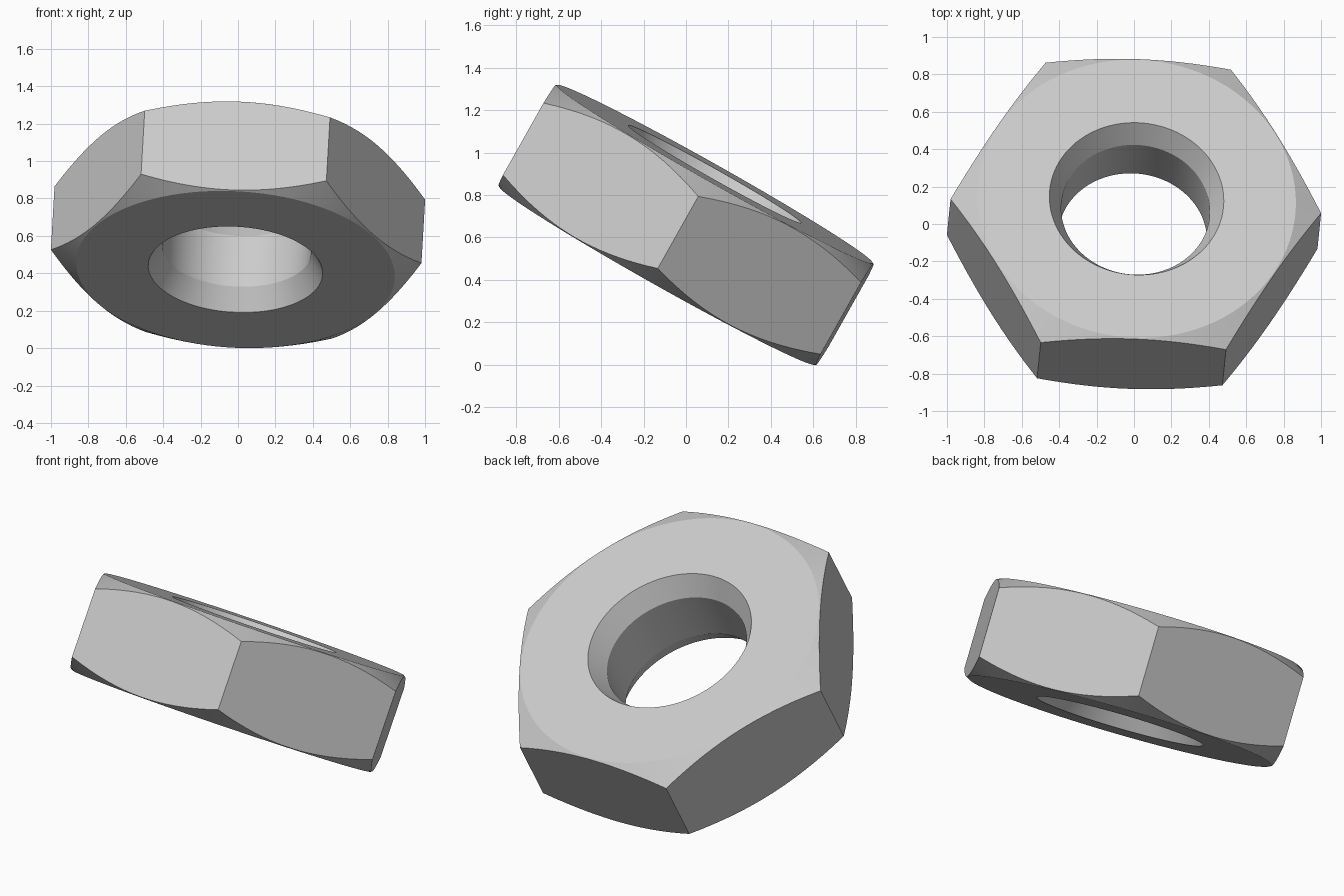
import bpy
import bmesh
from math import cos, pi, radians, tan
from mathutils import Matrix, Vector

cube = bpy.data.objects.get("Cube")
if cube:
    bpy.data.objects.remove(cube, do_unlink=True)

SEGMENTS = 96
CORNER = 0.992            # centre to hexagon corner
APOTHEM = CORNER * cos(pi / 6)
HALF = 0.275              # half thickness
CHAMFER_START = 0.853     # radius where the outer chamfer begins
HOLE, MOUTH = 0.398, 0.467
HOLE_HALF = 0.155         # half length of the straight bore

steel = bpy.data.materials.new("light grey steel")
steel.use_nodes = True
steel.diffuse_color = (0.6, 0.6, 0.6, 1)
steel.node_tree.nodes["Principled BSDF"].inputs["Base Color"].default_value = (0.6, 0.6, 0.6, 1)


def section(angle):
    """Radius and height of the nut's closed cross-section at an angle."""
    rim = APOTHEM / cos(angle % (pi / 3) - pi / 6)
    edge = HALF - tan(radians(30)) * (rim - CHAMFER_START)
    upper = [(HOLE, HOLE_HALF), (MOUTH, HALF), (CHAMFER_START, HALF), (rim, edge)]
    return upper + [(r, -z) for r, z in reversed(upper)]


# Sweep the section around the axis, so the rim follows the hexagon
bm = bmesh.new()
rings = []
for i in range(SEGMENTS):
    angle = 2 * pi * i / SEGMENTS
    turn = Matrix.Rotation(angle, 3, "Z")
    rings.append([bm.verts.new(turn @ Vector((r, 0, z))) for r, z in section(angle)])
for i, ring in enumerate(rings):
    after = rings[(i + 1) % SEGMENTS]
    for j in range(len(ring)):
        k = (j + 1) % len(ring)
        bm.faces.new((ring[j], ring[k], after[k], after[j]))
bmesh.ops.recalc_face_normals(bm, faces=bm.faces)

# Lean the nut backwards with a slight twist
axis = Vector((0.05, 0.49, 0.87)).normalized()
side = axis.cross(Vector((0.99, -0.04, -0.04))).normalized()
across = side.cross(axis)
bmesh.ops.transform(bm, matrix=Matrix((across, side, axis)).transposed().to_4x4(), verts=bm.verts)
lowest = min(v.co.z for v in bm.verts)
bmesh.ops.translate(bm, vec=(0, 0, -lowest), verts=bm.verts)

mesh = bpy.data.meshes.new("hex_nut")
bm.to_mesh(mesh)
bm.free()
mesh.materials.append(steel)
nut = bpy.data.objects.new("hex_nut", mesh)
bpy.context.collection.objects.link(nut)

# Smooth the curved surfaces and keep the hexagon edges sharp
bpy.ops.object.select_all(action="DESELECT")
nut.select_set(True)
bpy.context.view_layer.objects.active = nut
bpy.ops.object.shade_smooth_by_angle(angle=radians(25))
